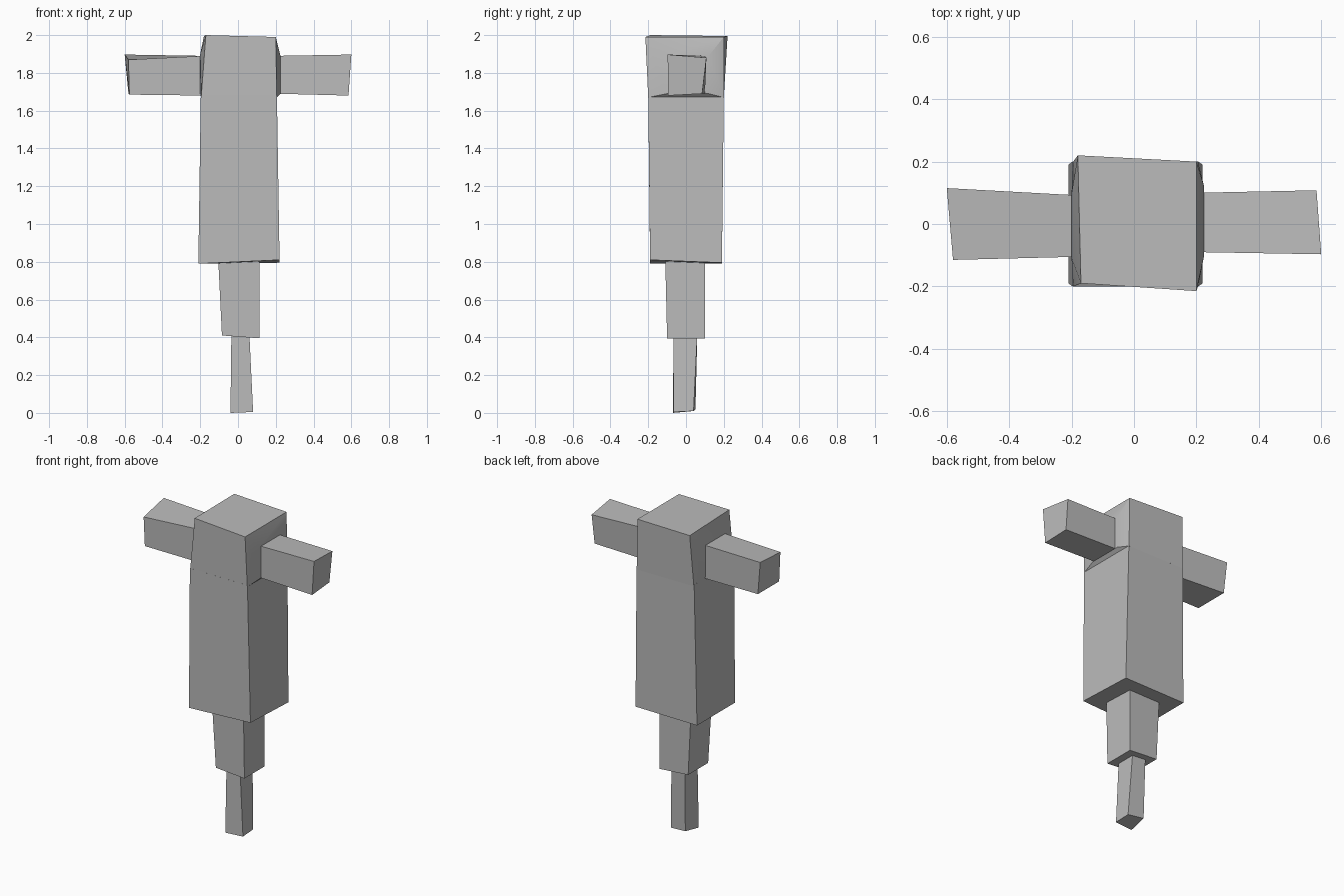
import bpy
import bmesh
import math

cube = bpy.data.objects.get("Cube")
if cube:
    bpy.data.objects.remove(cube, do_unlink=True)

# Plain grey for the whole tool
grey = bpy.data.materials.new("stone grey")
grey.use_nodes = True
colour = (0.5, 0.5, 0.5, 1)
grey.diffuse_color = colour
grey.node_tree.nodes["Principled BSDF"].inputs["Base Color"].default_value = colour


def loft(name, rings):
    """Skin a closed block through four-cornered rings."""
    bm = bmesh.new()
    loops = [[bm.verts.new(p) for p in ring] for ring in rings]
    for a, b in zip(loops, loops[1:]):
        for i in range(4):
            j = (i + 1) % 4
            bm.faces.new((a[i], a[j], b[j], b[i]))
    bm.faces.new(loops[0])
    bm.faces.new(loops[-1])
    bmesh.ops.recalc_face_normals(bm, faces=bm.faces)
    mesh = bpy.data.meshes.new(name)
    bm.to_mesh(mesh)
    bm.free()
    mesh.materials.append(grey)
    obj = bpy.data.objects.new(name, mesh)
    bpy.context.collection.objects.link(obj)
    bpy.ops.object.select_all(action="DESELECT")
    obj.select_set(True)
    bpy.context.view_layer.objects.active = obj
    bpy.ops.object.shade_smooth_by_angle(angle=math.radians(20))
    return obj


def flat(x0, x1, y0, y1, z):
    """Level ring: front left, front right, back right, back left."""
    return [(x0, y0, z), (x1, y0, z), (x1, y1, z), (x0, y1, z)]


def upright(x, y0, y1, z0, z1):
    """Ring facing sideways: lower front, lower back, upper back, upper front."""
    return [(x, y0, z0), (x, y1, z0), (x, y1, z1), (x, y0, z1)]


# Head, with sides bulging out to the grips
loft("head", [
    upright(-0.20, -0.11, 0.10, 1.69, 1.90),
    [(-0.195, -0.20, 1.67), (-0.195, 0.20, 1.67), (-0.18, 0.22, 1.995), (-0.17, -0.19, 2)],
    [(0.205, -0.20, 1.67), (0.205, 0.20, 1.67), (0.20, 0.20, 1.99), (0.20, -0.215, 1.99)],
    upright(0.225, -0.10, 0.12, 1.69, 1.89),
])

# Long tapered body
loft("body", [
    [(-0.21, -0.19, 0.79), (0.22, -0.19, 0.81), (0.22, 0.19, 0.795), (-0.21, 0.19, 0.79)],
    flat(-0.197, 0.206, -0.20, 0.20, 1.68),
])

# Chuck and bit
loft("chuck", [
    [(-0.085, -0.10, 0.41), (0.115, -0.10, 0.395), (0.115, 0.10, 0.395), (-0.085, 0.10, 0.41)],
    flat(-0.105, 0.115, -0.11, 0.10, 0.82),
])
loft("bit", [
    [(-0.04, -0.07, 0), (0.08, -0.065, 0.005), (0.078, 0.04, 0.01), (-0.03, 0.05, 0.02)],
    flat(-0.035, 0.06, -0.065, 0.06, 0.42),
])

# Side grips
loft("left_grip", [
    upright(0.20, -0.09, 0.10, 1.69, 1.89),
    [(0.585, -0.095, 1.68), (0.58, 0.085, 1.69), (0.585, 0.108, 1.88), (0.60, -0.097, 1.897)],
])
loft("right_grip", [
    upright(-0.18, -0.105, 0.092, 1.68, 1.89),
    [(-0.575, -0.11, 1.685), (-0.58, 0.11, 1.69), (-0.60, 0.115, 1.897), (-0.58, -0.115, 1.87)],
])
